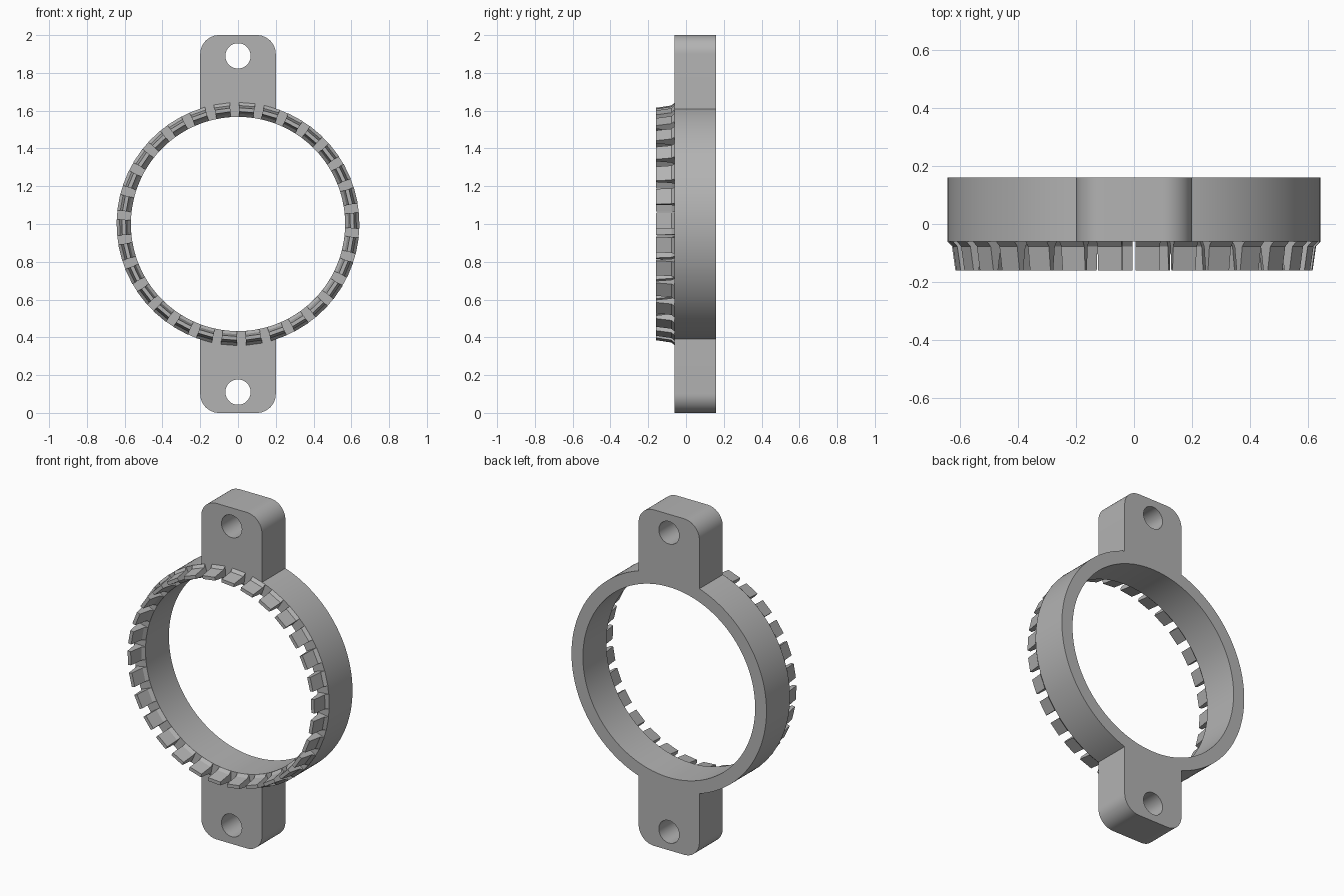
import bpy, bmesh
from math import sin, cos, pi, radians, asin
from mathutils import Matrix, Vector

cube = bpy.data.objects.get("Cube")
if cube:
    bpy.data.objects.remove(cube, do_unlink=True)

OUTER, INNER = 0.642, 0.567          # ring radii
FRONT, BACK = -0.06, 0.16            # body depth
TAB_W, TAB_H, CORNER = 0.2, 1.0, 0.1
HOLE_R, HOLE_Z = 0.067, 0.89
TEETH, TOOTH_ANGLE, FIRST = 30, radians(7.7), radians(4.3)

grey = bpy.data.materials.new("plain grey")
grey.use_nodes = True
colour = (0.45, 0.45, 0.45, 1)
grey.diffuse_color = colour
grey.node_tree.nodes["Principled BSDF"].inputs["Base Color"].default_value = colour


def arc(cx, cy, r, start, end, steps):
    return [(cx + r * cos(start + (end - start) * i / steps),
             cy + r * sin(start + (end - start) * i / steps)) for i in range(steps + 1)]


def circle(cy, r, steps):
    return arc(0, cy, r, 0, 2 * pi, steps)[:-1]


def add_object(name, bm):
    bmesh.ops.remove_doubles(bm, verts=bm.verts, dist=0.0001)
    bmesh.ops.recalc_face_normals(bm, faces=bm.faces)
    mesh = bpy.data.meshes.new(name)
    bm.to_mesh(mesh)
    bm.free()
    mesh.materials.append(grey)
    obj = bpy.data.objects.new(name, mesh)
    bpy.context.collection.objects.link(obj)
    return obj


# Ring body with two rounded mounting tabs: half outline, then turned half a circle
join = asin(TAB_W / OUTER)
cx, cy = TAB_W - CORNER, TAB_H - CORNER
half = arc(0, 0, OUTER, -pi / 2 + join, pi / 2 - join, 72)
half += arc(cx, cy, CORNER, 0, pi / 2, 12) + arc(-cx, cy, CORNER, pi / 2, pi, 12)
outline = half + [(-x, -y) for x, y in half]

curve = bpy.data.curves.new("body_outline", "CURVE")
curve.dimensions = "2D"
curve.fill_mode = "BOTH"
curve.extrude = (BACK - FRONT) / 2
loops = [outline, circle(0, INNER, 160), circle(HOLE_Z, HOLE_R, 40), circle(-HOLE_Z, HOLE_R, 40)]
for points in loops:
    spline = curve.splines.new("POLY")
    spline.points.add(len(points) - 1)
    for p, (x, y) in zip(spline.points, points):
        p.co = (x, y, 0, 1)
    spline.use_cyclic_u = True

helper = bpy.data.objects.new("body_outline", curve)
bpy.context.collection.objects.link(helper)
filled = bpy.data.meshes.new_from_object(helper)
bm = bmesh.new()
bm.from_mesh(filled)
bpy.data.objects.remove(helper, do_unlink=True)
bpy.data.curves.remove(curve)
bpy.data.meshes.remove(filled)
bm.transform(Matrix.Translation((0, (FRONT + BACK) / 2, 1)) @ Matrix.Rotation(pi / 2, 4, "X"))
for face in bm.faces:
    face.material_index = 0
body = add_object("ring_body", bm)
bpy.ops.object.select_all(action="DESELECT")
body.select_set(True)
bpy.context.view_layer.objects.active = body
bpy.ops.object.shade_smooth_by_angle(angle=radians(30))

# Gripping teeth: (radius, y) section, flared at the foot and tapering to the tip
section = [(0.642, FRONT), (0.626, -0.077), (0.614, -0.16),
           (0.594, -0.16), (0.582, -0.077), (INNER, FRONT)]
bm = bmesh.new()
slope = sin(TOOTH_ANGLE / 2) / cos(TOOTH_ANGLE / 2)
for i in range(TEETH):
    turn = Matrix.Translation((0, 0, 1)) @ Matrix.Rotation(FIRST + i * 2 * pi / TEETH, 4, "Y")
    sides = [[bm.verts.new(turn @ Vector((s * r * slope, y, r))) for r, y in section]
             for s in (-1, 1)]
    bm.faces.new(sides[0])
    bm.faces.new(sides[1][::-1])
    for a in range(len(section)):
        b = (a + 1) % len(section)
        bm.faces.new((sides[0][a], sides[1][a], sides[1][b], sides[0][b]))
add_object("ring_teeth", bm)
